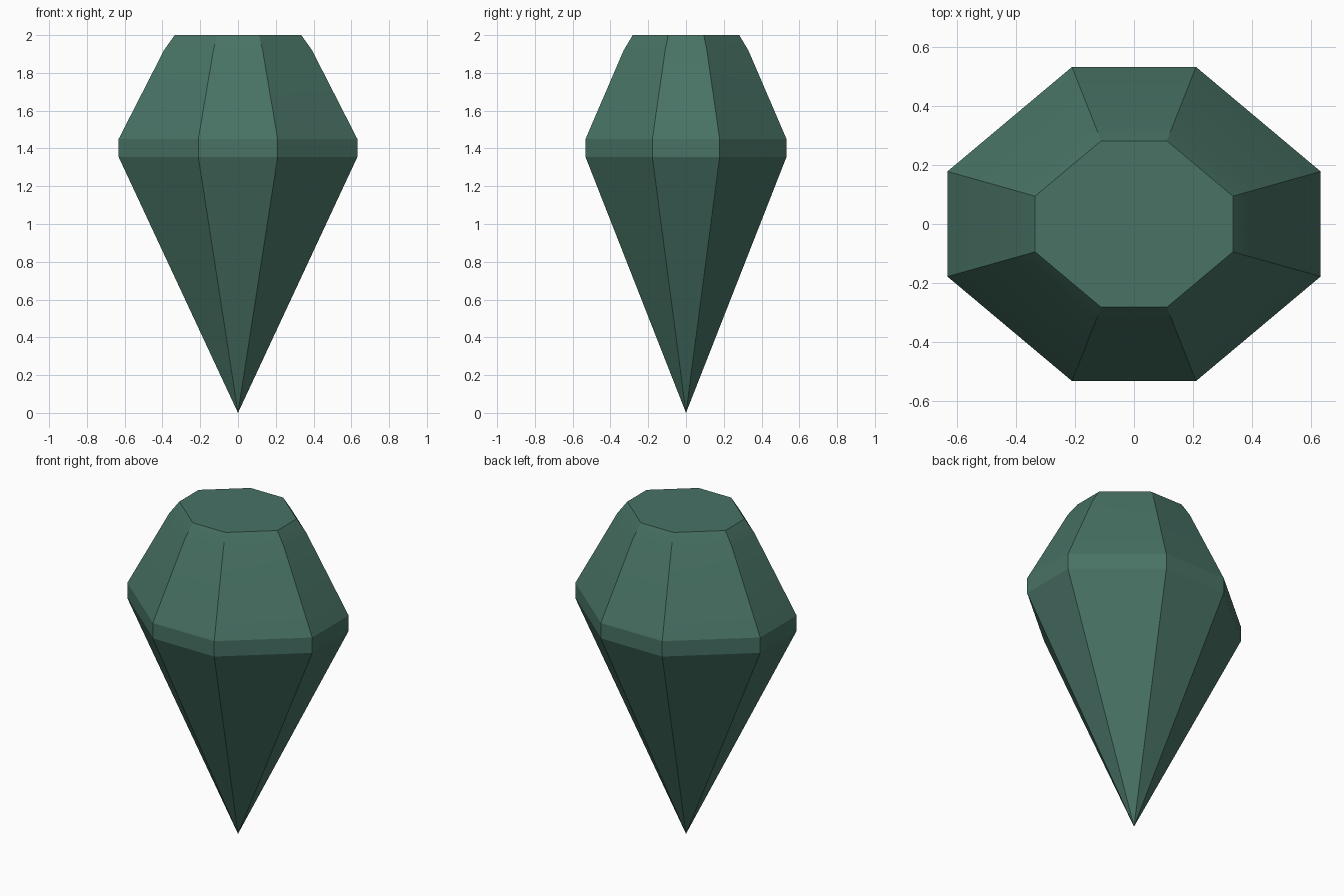
import bpy
import bmesh
import math

cube = bpy.data.objects.get("Cube")
if cube:
    bpy.data.objects.remove(cube, do_unlink=True)

# Gem colour
green = bpy.data.materials.new("dark_green")
green.use_nodes = True
colour = (0.065, 0.17, 0.13, 1.0)
green.diffuse_color = colour
green.node_tree.nodes["Principled BSDF"].inputs["Base Color"].default_value = colour

# Elongated octagon outline, mirrored from one quarter
quarter = [(0.632, 0.178), (0.21, 0.532)]
outline = []
for sx, sy in ((1, 1), (-1, 1), (-1, -1), (1, -1)):
    points = quarter if sx == sy else quarter[::-1]
    outline += [(x * sx, y * sy) for x, y in points]

# Rings from girdle to table: height and scale of the outline
levels = [(1.355, 1.0), (1.45, 1.0), (1.92, 0.62), (2.0, 0.53)]

bm = bmesh.new()
tip = bm.verts.new((0, 0, 0))
rings = [[bm.verts.new((x * s, y * s, z)) for x, y in outline] for z, s in levels]
n = len(outline)

# Pointed pavilion
for i in range(n):
    bm.faces.new((tip, rings[0][(i + 1) % n], rings[0][i]))

# Girdle, crown and bevel bands
for low, high in zip(rings, rings[1:]):
    for i in range(n):
        j = (i + 1) % n
        bm.faces.new((low[i], low[j], high[j], high[i]))

# Flat table
bm.faces.new(rings[-1])
bmesh.ops.recalc_face_normals(bm, faces=bm.faces[:])

mesh = bpy.data.meshes.new("gemstone")
bm.to_mesh(mesh)
bm.free()
mesh.materials.append(green)
gem = bpy.data.objects.new("gemstone", mesh)
bpy.context.collection.objects.link(gem)

# Soft blend across the crown bevel, crisp facets elsewhere
bpy.ops.object.select_all(action="DESELECT")
gem.select_set(True)
bpy.context.view_layer.objects.active = gem
bpy.ops.object.shade_smooth_by_angle(angle=math.radians(20))
